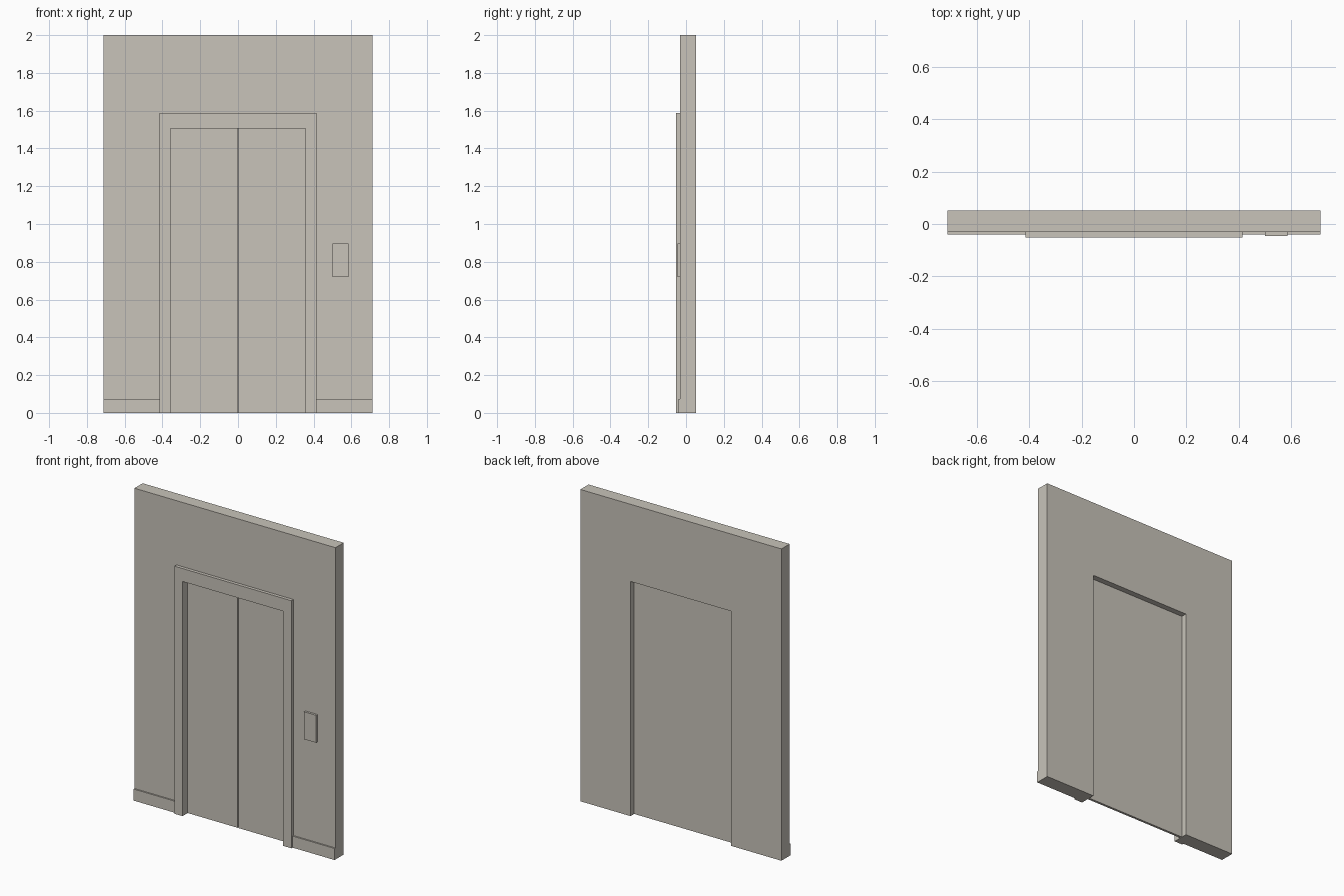
import bpy, bmesh

if "Cube" in bpy.data.objects:
    bpy.data.objects.remove(bpy.data.objects["Cube"])

# One flat warm grey for everything
grey = bpy.data.materials.new("warm_grey")
grey.diffuse_color = (0.58, 0.55, 0.49, 1)
grey.use_nodes = True
grey.node_tree.nodes["Principled BSDF"].inputs["Base Color"].default_value = grey.diffuse_color


def extrude_profile(name, points, y0, y1):
    """Extrude an (x, z) outline from y0 (front) to y1 (back)."""
    bm = bmesh.new()
    face = bm.faces.new([bm.verts.new((x, y0, z)) for x, z in points])
    ext = bmesh.ops.extrude_face_region(bm, geom=[face])
    moved = [v for v in ext["geom"] if isinstance(v, bmesh.types.BMVert)]
    bmesh.ops.translate(bm, verts=moved, vec=(0, y1 - y0, 0))
    bmesh.ops.recalc_face_normals(bm, faces=bm.faces)
    me = bpy.data.meshes.new(name)
    bm.to_mesh(me)
    bm.free()
    me.materials.append(grey)
    ob = bpy.data.objects.new(name, me)
    bpy.context.collection.objects.link(ob)
    return ob


def box(name, x0, x1, z0, z1, y0, y1):
    return extrude_profile(name, [(x0, z0), (x1, z0), (x1, z1), (x0, z1)], y0, y1)


def arch(name, w_out, h_out, w_in, h_in, y0, y1):
    """Upside-down U around a doorway."""
    pts = [(-w_out, 0), (-w_in, 0), (-w_in, h_in), (w_in, h_in),
           (w_in, 0), (w_out, 0), (w_out, h_out), (-w_out, h_out)]
    return extrude_profile(name, pts, y0, y1)


WALL, FRAME, OPEN = 0.713, 0.415, 0.357   # half widths
OPEN_H, FRAME_H = 1.505, 1.588
WALL_Y, BACK_Y = -0.031, 0.052

# Wall with doorway, and the raised door frame
arch("wall", WALL, 2.0, OPEN, OPEN_H, WALL_Y, BACK_Y)
arch("door_frame", FRAME, FRAME_H, OPEN, OPEN_H, -0.052, WALL_Y)

# Sliding door leaves and skirting boards on both sides
for side, s in (("left", -1), ("right", 1)):
    xs = sorted((s * 0.002, s * OPEN))
    box("door_leaf_" + side, *xs, 0, OPEN_H, 0.0, 0.010)
    xs = sorted((s * FRAME, s * WALL))
    box("skirting_" + side, *xs, 0, 0.074, -0.040, WALL_Y)

# Plate closing the seam behind the leaves
box("door_back", -OPEN, OPEN, 0, OPEN_H, 0.010, 0.015)

# Call button panel
box("call_panel", 0.50, 0.586, 0.72, 0.896, -0.045, WALL_Y)
